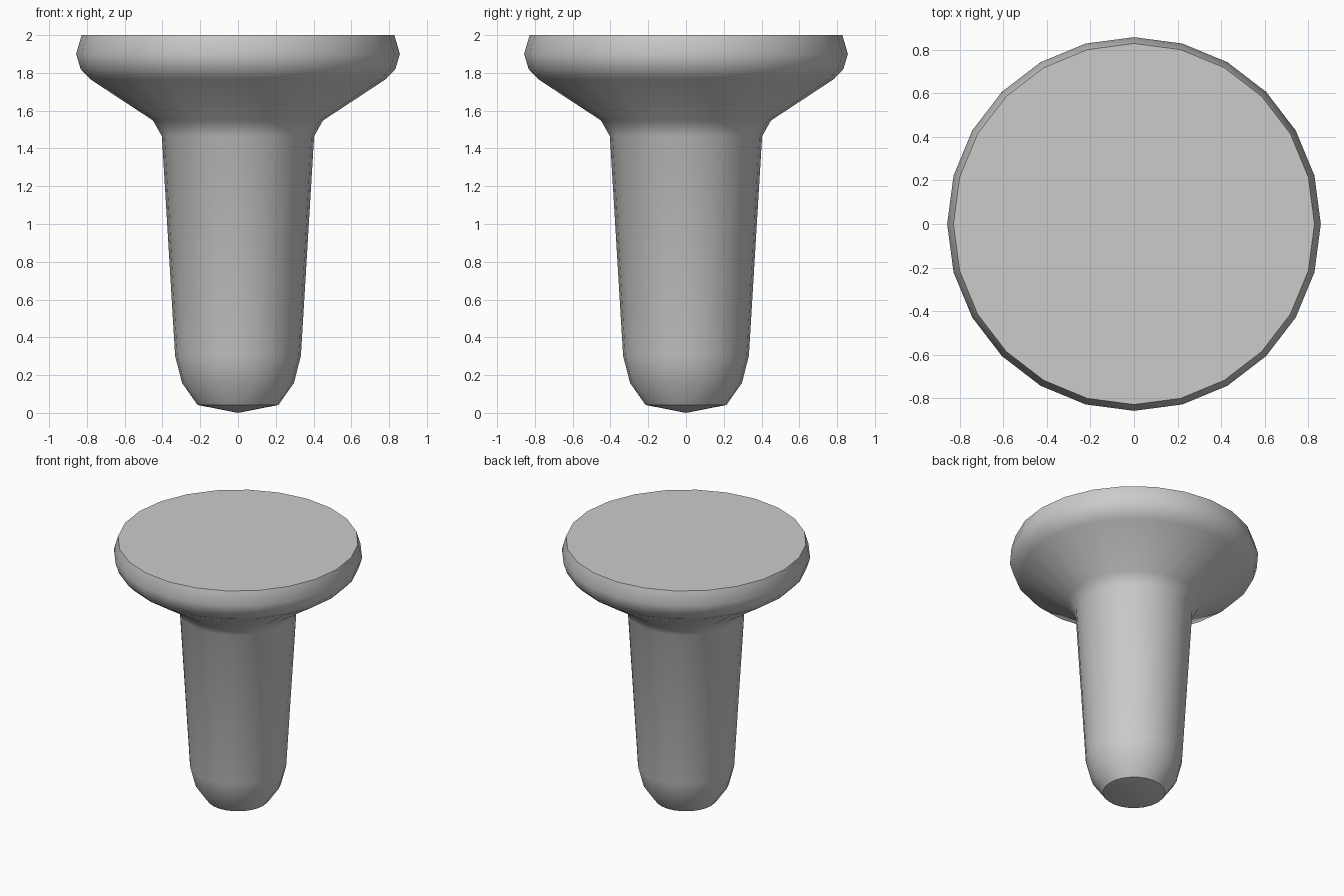
import bpy
import bmesh
from math import cos, sin, tau, radians

if "Cube" in bpy.data.objects:
    bpy.data.objects.remove(bpy.data.objects["Cube"])

SIDES = 24

# Outline of the plug as (radius, height), from rounded foot to head rim
profile = [
    (0.214, 0.042), (0.296, 0.158), (0.333, 0.302),   # rounded foot
    (0.403, 1.465), (0.45, 1.548),                    # tapered shank, neck
    (0.783, 1.767), (0.833, 1.82), (0.857, 1.9), (0.828, 2.0),  # flared head
]

bm = bmesh.new()
rings = [[bm.verts.new((r * cos(tau * i / SIDES), r * sin(tau * i / SIDES), z))
          for i in range(SIDES)] for r, z in profile]

# Side walls
for low, high in zip(rings, rings[1:]):
    for i in range(SIDES):
        j = (i + 1) % SIDES
        bm.faces.new((low[i], low[j], high[j], high[i]))

# Shallow pointed tip and flat top
tip = bm.verts.new((0, 0, 0))
for i in range(SIDES):
    bm.faces.new((tip, rings[0][(i + 1) % SIDES], rings[0][i]))
bm.faces.new(rings[-1])

mesh = bpy.data.meshes.new("flared_peg")
bm.to_mesh(mesh)
bm.free()
peg = bpy.data.objects.new("flared_peg", mesh)
bpy.context.collection.objects.link(peg)

# Smooth body with crisp top and tip edges
bpy.context.view_layer.objects.active = peg
peg.select_set(True)
bpy.ops.object.shade_smooth_by_angle(angle=radians(38))
